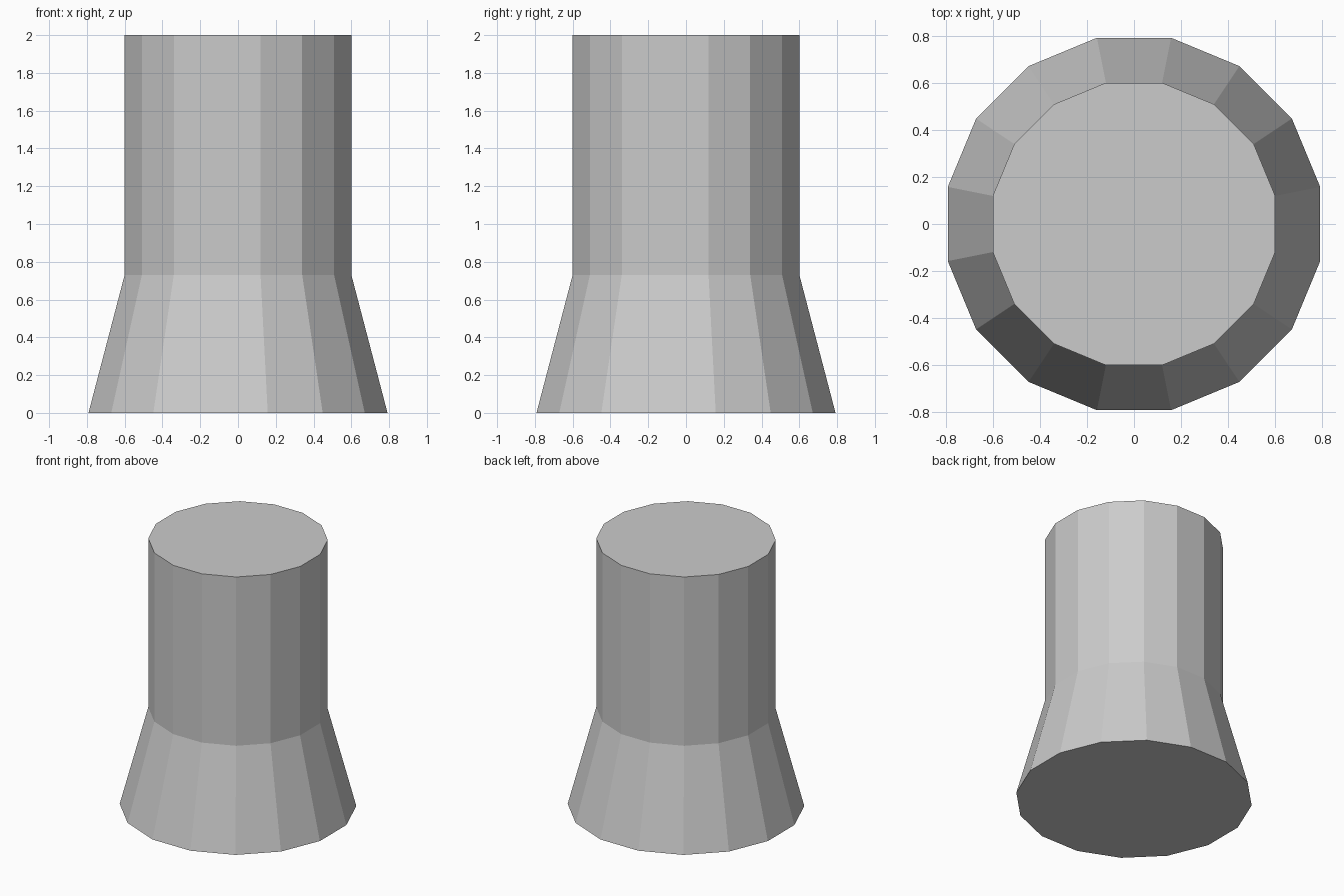
import bpy
import bmesh
import math

if "Cube" in bpy.data.objects:
    bpy.data.objects.remove(bpy.data.objects["Cube"])

SIDES = 16
# (radius, height) rings: flared foot, neck, top
PROFILE = [(0.807, 0.0), (0.612, 0.73), (0.612, 2.0)]


def ring(bm, radius, z):
    # half-step offset puts flat sides on the x and y axes
    angles = [(i + 0.5) * 2 * math.pi / SIDES for i in range(SIDES)]
    return [bm.verts.new((radius * math.cos(a), radius * math.sin(a), z)) for a in angles]


# Flared column: side walls between rings, closed by flat caps
bm = bmesh.new()
rings = [ring(bm, r, z) for r, z in PROFILE]
for low, high in zip(rings, rings[1:]):
    for i in range(SIDES):
        j = (i + 1) % SIDES
        bm.faces.new((low[i], low[j], high[j], high[i]))
bm.faces.new(rings[0][::-1])
bm.faces.new(rings[-1])

mesh = bpy.data.meshes.new("flared_column")
bm.to_mesh(mesh)
bm.free()
bpy.context.collection.objects.link(bpy.data.objects.new("flared_column", mesh))
